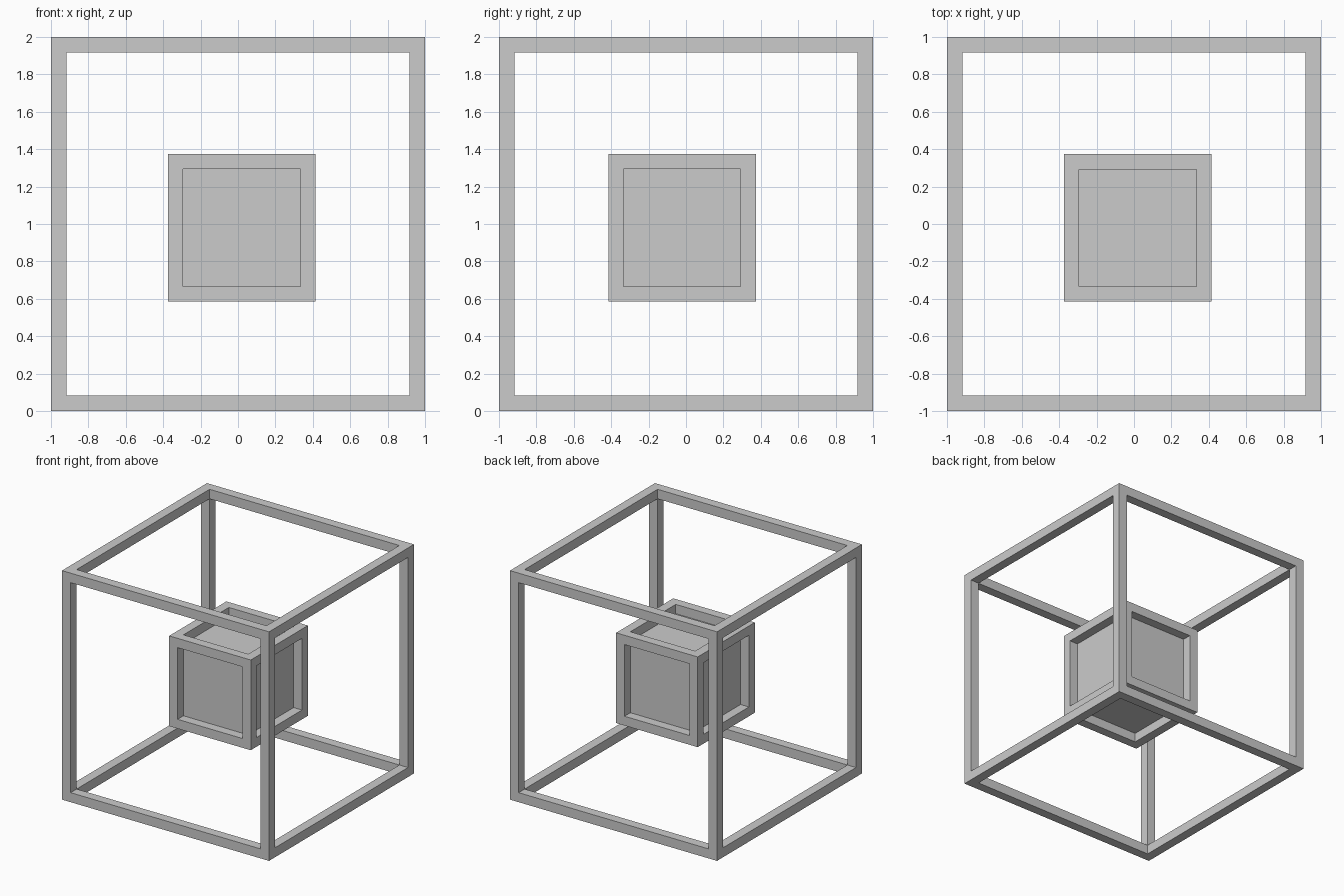
import bpy, bmesh
from itertools import product
from mathutils import Vector

if "Cube" in bpy.data.objects:
    bpy.data.objects.remove(bpy.data.objects["Cube"])


def finish(name, bm):
    bmesh.ops.remove_doubles(bm, verts=bm.verts, dist=1e-5)
    bmesh.ops.recalc_face_normals(bm, faces=bm.faces)
    me = bpy.data.meshes.new(name)
    bm.to_mesh(me)
    bm.free()
    ob = bpy.data.objects.new(name, me)
    bpy.context.collection.objects.link(ob)
    return ob


def cube_frame(name, center, size, bar):
    """Open frame of twelve square bars: the skin of a 3x3x3 cell block."""
    h = size / 2
    cuts = (-h, -h + bar, h - bar, h)
    solid = {c for c in product(range(3), repeat=3) if c.count(1) <= 1}
    bm = bmesh.new()
    for cell in solid:
        for axis, side in product(range(3), (0, 1)):
            near = list(cell)
            near[axis] += 2 * side - 1
            if tuple(near) in solid:
                continue
            u, v = (axis + 1) % 3, (axis + 2) % 3
            ring = []
            for du, dv in ((0, 0), (1, 0), (1, 1), (0, 1)):
                p = [0, 0, 0]
                p[axis] = cuts[cell[axis] + side]
                p[u] = cuts[cell[u] + du]
                p[v] = cuts[cell[v] + dv]
                ring.append(bm.verts.new(Vector(p) + Vector(center)))
            bm.faces.new(ring if side else ring[::-1])
    return finish(name, bm)


def box(name, center, size):
    bm = bmesh.new()
    bmesh.ops.create_cube(bm, size=size)
    bmesh.ops.translate(bm, verts=bm.verts, vec=center)
    return finish(name, bm)


# Large outer frame
BAR = 0.083
cube_frame("outer_frame", (0, 0, 1), 2.0, BAR)

# Small floating frame, slightly off centre, with a solid recessed core
INNER, INNER_BAR = 0.788, 0.081
MID = (0.02, -0.021, 0.98)
cube_frame("inner_frame", MID, INNER, INNER_BAR)
box("inner_core", MID, INNER - 2 * INNER_BAR)
